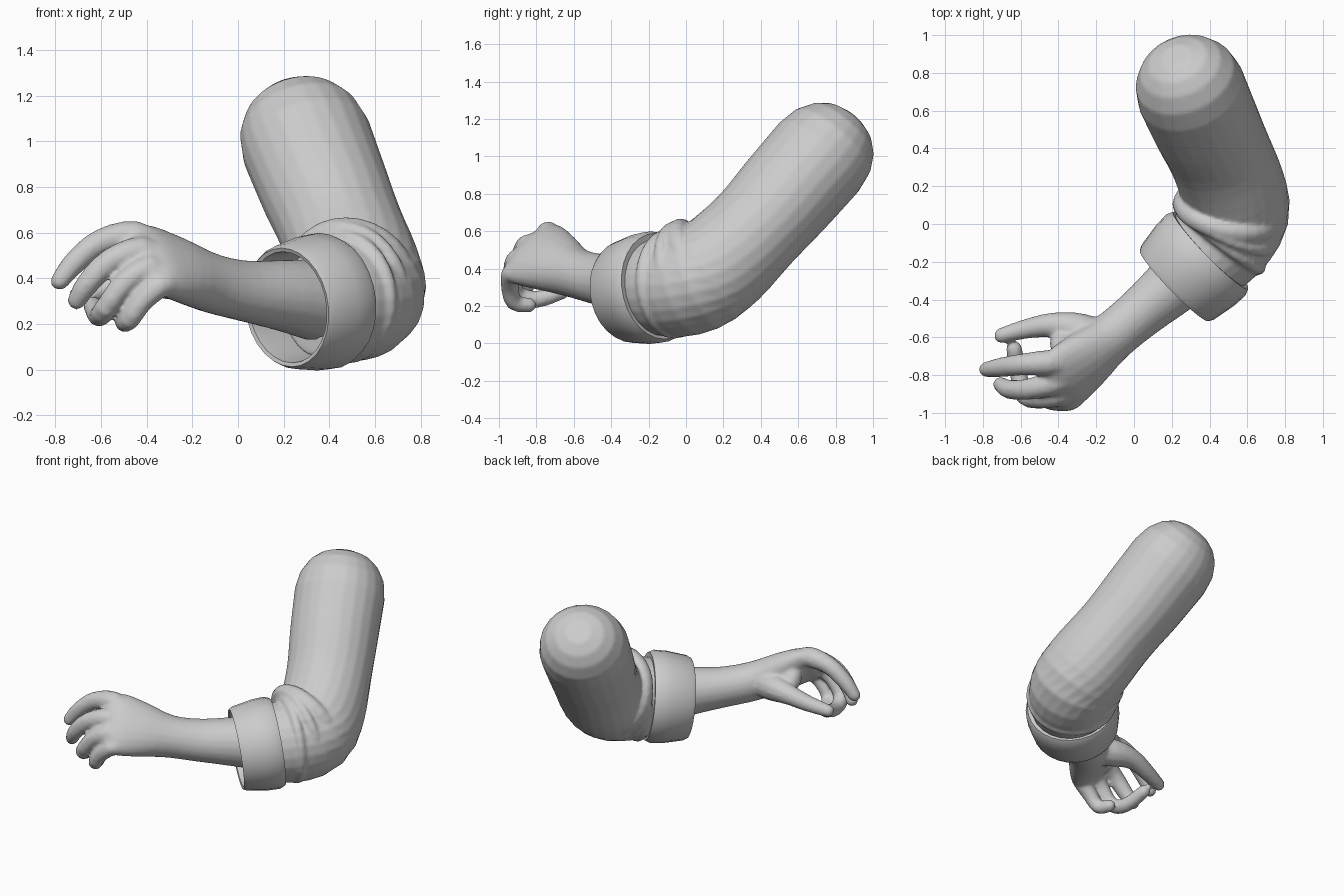
import bpy, bmesh, math
from mathutils import Vector

if "Cube" in bpy.data.objects:
    bpy.data.objects.remove(bpy.data.objects["Cube"])

grey = bpy.data.materials.new("plain_grey")
grey.diffuse_color = (0.6, 0.6, 0.6, 1)
grey.use_nodes = True
grey.node_tree.nodes["Principled BSDF"].inputs["Base Color"].default_value = grey.diffuse_color


def spline(points, steps):
    """Catmull-Rom through (x, y, z, half width, half thickness)."""
    p = [points[0]] + points + [points[-1]]
    out = []
    for i in range(1, len(p) - 2):
        for s in range(steps):
            t = s / steps
            out.append([0.5 * (2 * b + (c - a) * t + (2 * a - 5 * b + 4 * c - d) * t * t
                               + (3 * b - a - 3 * c + d) * t ** 3)
                        for a, b, c, d in zip(p[i - 1], p[i], p[i + 1], p[i + 2])])
    out.append(list(points[-1]))
    return out


def loft(bm, points, sides=12, steps=3, wide=(0, 0, 1), square=1.0):
    """Elliptical tube along a smooth path, with a rounded far end."""
    path = spline(points, steps)
    rings = []
    for i, q in enumerate(path):
        a, b = path[max(i - 1, 0)], path[min(i + 1, len(path) - 1)]
        t = (Vector(b[:3]) - Vector(a[:3])).normalized()
        rings.append((Vector(q[:3]), t, q[3], q[4]))
    c, t, ra, rb = rings[-1]
    for k in (0.4, 0.75, 1.05, 1.35):
        f = math.cos(k) ** square
        rings.append((c + t * rb * math.sin(k), t, ra * f, rb * f))
    loops = []
    for c, t, ra, rb in rings:
        u = Vector(wide)
        u = (u - t * u.dot(t)).normalized()
        v = t.cross(u)
        loops.append([bm.verts.new(c + u * ra * math.cos(2 * math.pi * k / sides)
                                   + v * rb * math.sin(2 * math.pi * k / sides))
                      for k in range(sides)])
    for l, m in zip(loops, loops[1:]):
        for k in range(sides):
            n = (k + 1) % sides
            bm.faces.new((l[k], l[n], m[n], m[k]))
    bm.faces.new(loops[0])
    bm.faces.new(loops[-1])


def lathe(bm, profile, centre, axis, sides=28):
    """Turn a closed profile of (distance along axis, radius) around an axis."""
    rot = Vector(axis).to_track_quat('Z', 'Y')
    loops = []
    for k in range(sides):
        a = 2 * math.pi * k / sides
        loops.append([bm.verts.new(Vector(centre) + rot @ Vector((r * math.cos(a), r * math.sin(a), h)))
                      for h, r in profile])
    n = len(profile)
    for k in range(sides):
        l, m = loops[k], loops[(k + 1) % sides]
        for j in range(n):
            bm.faces.new((l[j], m[j], m[(j + 1) % n], l[(j + 1) % n]))


def finish(name, bm, fuse=0, soften=0):
    """Make the object; fuse overlapping shells into one surface if asked."""
    bmesh.ops.recalc_face_normals(bm, faces=bm.faces)
    me = bpy.data.meshes.new(name)
    bm.to_mesh(me)
    bm.free()
    me.materials.append(grey)
    ob = bpy.data.objects.new(name, me)
    bpy.context.collection.objects.link(ob)
    bpy.ops.object.select_all(action='DESELECT')
    ob.select_set(True)
    bpy.context.view_layer.objects.active = ob
    bpy.ops.object.shade_smooth_by_angle(angle=math.radians(50))
    if fuse:
        mod = ob.modifiers.new("fuse", 'REMESH')
        mod.mode = 'VOXEL'
        mod.voxel_size = fuse
        mod.use_smooth_shade = True
        mod = ob.modifiers.new("soften", 'SMOOTH')
        mod.factor = 0.5
        mod.iterations = soften


# Sleeve: from inside the cuff, round the elbow, up to the domed shoulder
bm = bmesh.new()
loft(bm, [(0.36, -0.18, 0.305, 0.25, 0.25), (0.46, -0.08, 0.305, 0.272, 0.272),
          (0.54, 0.06, 0.335, 0.28, 0.283), (0.52, 0.2, 0.44, 0.28, 0.28),
          (0.455, 0.37, 0.61, 0.265, 0.275), (0.38, 0.53, 0.79, 0.275, 0.285),
          (0.3, 0.71, 0.995, 0.28, 0.292)], sides=24, steps=3, square=0.85)
# Cloth folds bunched on the inner side of the elbow
for c, axis, r, w in [((0.495, 0.065, 0.395), (-0.2, -0.85, -0.4), 0.26, 0.05),
                      ((0.475, -0.01, 0.36), (-0.42, -0.85, -0.2), 0.265, 0.035),
                      ((0.455, -0.075, 0.32), (-0.6, -0.78, -0.06), 0.262, 0.035)]:
    lathe(bm, [(w * math.cos(2 * math.pi * k / 10), r + 0.035 * math.sin(2 * math.pi * k / 10))
               for k in range(10)], c, axis)
finish("sleeve", bm, 0.012, 3)

# Rolled cuff, open towards the hand
bm = bmesh.new()
lathe(bm, [(-0.01, 0.24), (-0.015, 0.285), (0.02, 0.30), (0.10, 0.297), (0.23, 0.275),
           (0.255, 0.262), (0.25, 0.245), (0.2, 0.24), (0.06, 0.24)],
      (0.395, -0.15, 0.304), (-0.71, -0.69, -0.12))
finish("cuff", bm)

# Bare forearm, palm and digits, fused into one skin
bm = bmesh.new()
knuckles = (-0.36, 0.63, 0.69)
loft(bm, [(0.34, -0.2, 0.305, 0.18, 0.18), (0.2, -0.33, 0.325, 0.16, 0.155),
          (0.03, -0.475, 0.345, 0.14, 0.13), (-0.12, -0.60, 0.38, 0.14, 0.125),
          (-0.25, -0.715, 0.435, 0.185, 0.115), (-0.35, -0.80, 0.475, 0.212, 0.095),
          (-0.40, -0.83, 0.485, 0.195, 0.08)],
     sides=20, wide=knuckles)
digits = {
    "thumb": [(-0.14, -0.61, 0.38, 0.09), (-0.29, -0.56, 0.395, 0.09), (-0.43, -0.535, 0.39, 0.067),
              (-0.57, -0.555, 0.355, 0.053), (-0.70, -0.59, 0.325, 0.042)],
    "index": [(-0.33, -0.74, 0.53, 0.05), (-0.45, -0.735, 0.585, 0.068), (-0.6, -0.745, 0.56, 0.058),
              (-0.71, -0.76, 0.475, 0.052), (-0.78, -0.77, 0.39, 0.042)],
    "middle": [(-0.33, -0.81, 0.48, 0.05), (-0.42, -0.84, 0.52, 0.066), (-0.56, -0.875, 0.475, 0.057),
               (-0.66, -0.875, 0.375, 0.052), (-0.705, -0.85, 0.305, 0.042)],
    "ring": [(-0.32, -0.865, 0.42, 0.05), (-0.385, -0.90, 0.445, 0.062), (-0.49, -0.925, 0.385, 0.054),
             (-0.58, -0.91, 0.27, 0.05), (-0.61, -0.80, 0.235, 0.047), (-0.635, -0.66, 0.28, 0.043)],
    "little": [(-0.29, -0.90, 0.37, 0.05), (-0.34, -0.935, 0.37, 0.055), (-0.42, -0.94, 0.30, 0.05),
               (-0.475, -0.92, 0.22, 0.046), (-0.50, -0.84, 0.205, 0.04)],
}
for path in digits.values():
    loft(bm, [p + (p[3],) for p in path])
# Web between thumb and index
loft(bm, [(-0.24, -0.66, 0.42, 0.09, 0.08), (-0.38, -0.64, 0.45, 0.10, 0.065)], wide=(0, -0.6, 0.8))
finish("forearm_and_hand", bm, 0.012, 7)
